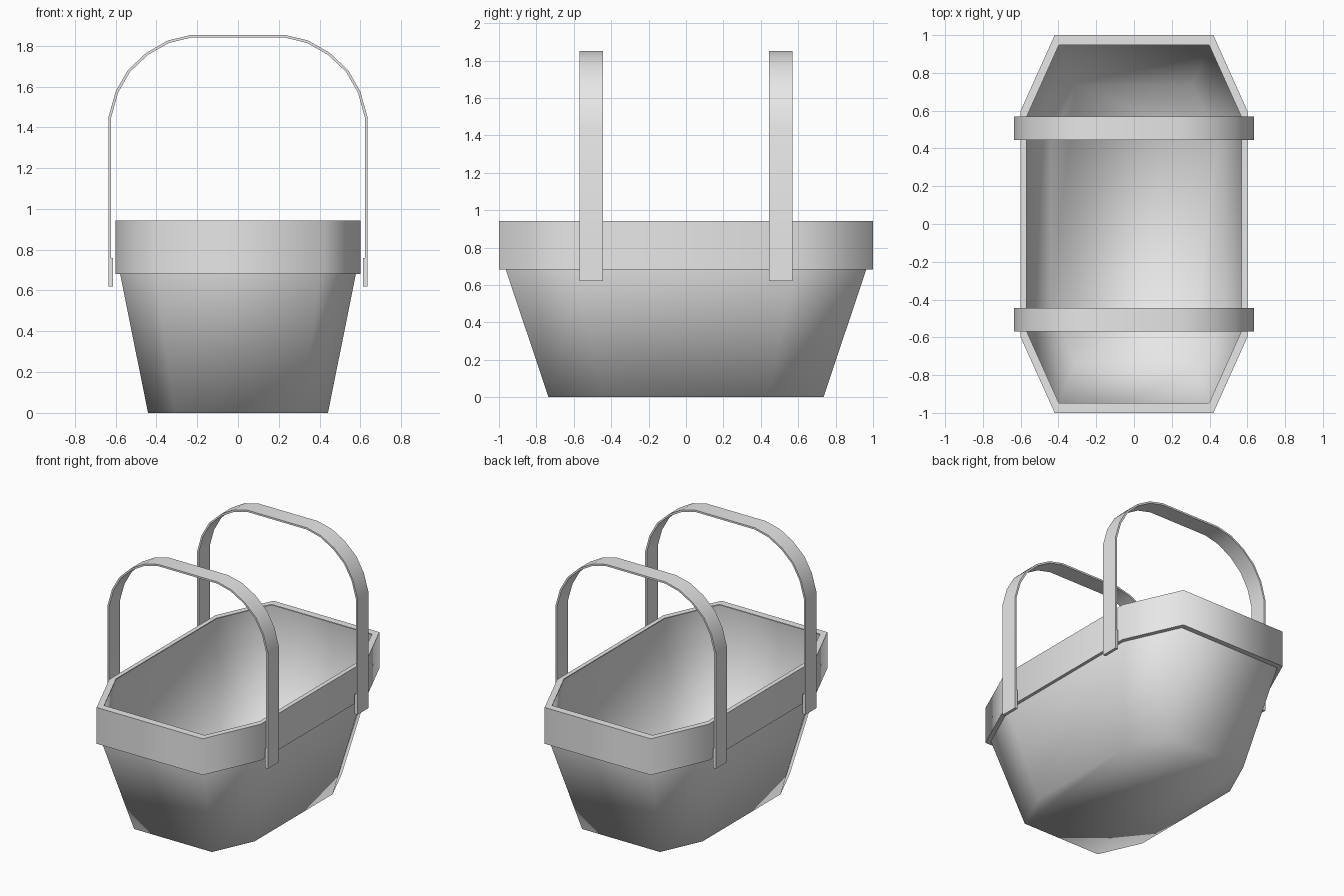
import bpy, bmesh, math
from mathutils import Vector

cube = bpy.data.objects.get("Cube")
if cube:
    bpy.data.objects.remove(cube, do_unlink=True)

grey = bpy.data.materials.new("light_grey")
grey.use_nodes = True
grey.diffuse_color = (0.8, 0.8, 0.8, 1)
grey.node_tree.nodes["Principled BSDF"].inputs["Base Color"].default_value = (0.8, 0.8, 0.8, 1)

# Octagonal outline of the basket rim, anticlockwise
QUARTER = [(0.60, 0.60), (0.42, 1.00)]
OUTLINE = (QUARTER
           + [(-x, y) for x, y in reversed(QUARTER)]
           + [(-x, -y) for x, y in QUARTER]
           + [(x, -y) for x, y in reversed(QUARTER)])


def finish(name, bm, angle=None):
    mesh = bpy.data.meshes.new(name)
    bm.to_mesh(mesh)
    bm.free()
    mesh.materials.append(grey)
    ob = bpy.data.objects.new(name, mesh)
    bpy.context.collection.objects.link(ob)
    bpy.ops.object.select_all(action='DESELECT')
    ob.select_set(True)
    bpy.context.view_layer.objects.active = ob
    if angle is None:
        bpy.ops.object.shade_smooth()
    else:
        bpy.ops.object.shade_smooth_by_angle(angle=math.radians(angle))
    return ob


def loft(bm, rings):
    """Skin a stack of scaled outlines given as (scale, height)."""
    loops = [[bm.verts.new((x * s, y * s, z)) for x, y in OUTLINE] for s, z in rings]
    n = len(OUTLINE)
    for a, b in zip(loops, loops[1:]):
        for i in range(n):
            j = (i + 1) % n
            bm.faces.new((a[i], a[j], b[j], b[i]))
    return loops


# Basket body: thin open shell facing its interior
bm = bmesh.new()
loops = loft(bm, [(0.735, 0), (0.963, 0.68), (0.947, 0.94)])
bm.faces.new(list(reversed(loops[0])))
bmesh.ops.reverse_faces(bm, faces=bm.faces[:])
finish("basket_body", bm)

# Rim band: lower lip, outer wall, upper lip
bm = bmesh.new()
loft(bm, [(0.963, 0.682), (1, 0.682), (1, 0.942), (0.947, 0.942)])
finish("rim_band", bm, 70)

# Handle: flat strap bent into an arch, slightly thicker at its feet
HALF_WIDTH, THICK, FOOT = 0.0625, 0.013, 0.022
RIGHT = [(0.635, 0.62), (0.635, 0.76), (0.635, 1.45), (0.60, 1.575), (0.54, 1.68),
         (0.45, 1.765), (0.345, 1.825), (0.235, 1.852)]


def strap_sections():
    """Outer and inner points along half the arch."""
    pts = [Vector(p) for p in RIGHT]
    out = [(pts[0], pts[0] - Vector((FOOT, 0))),
           (pts[1], pts[1] - Vector((FOOT, 0))),
           (pts[1], pts[1] - Vector((THICK, 0)))]
    for i in range(2, len(pts)):
        ahead = pts[i + 1] if i + 1 < len(pts) else Vector((0, pts[i].y))
        d = ((pts[i] - pts[i - 1]).normalized() + (ahead - pts[i]).normalized()).normalized()
        out.append((pts[i], pts[i] + Vector((-d.y, d.x)) * THICK))
    return out


half = strap_sections()
flip = lambda p: Vector((-p.x, p.y))
SECTIONS = half + [(flip(o), flip(i)) for o, i in reversed(half)]


def handle(name, y):
    bm = bmesh.new()
    rings = []
    for outer, inner in SECTIONS:
        corners = [(outer, -1), (outer, 1), (inner, 1), (inner, -1)]
        rings.append([bm.verts.new((p.x, y + s * HALF_WIDTH, p.y)) for p, s in corners])
    for a, b in zip(rings, rings[1:]):
        for i in range(4):
            j = (i + 1) % 4
            bm.faces.new((a[i], a[j], b[j], b[i]))
    bm.faces.new(rings[0])
    bm.faces.new(rings[-1])
    bmesh.ops.remove_doubles(bm, verts=bm.verts[:], dist=0.0001)
    bmesh.ops.recalc_face_normals(bm, faces=bm.faces[:])
    finish(name, bm, 35)


handle("front_handle", -0.507)
handle("back_handle", 0.507)
